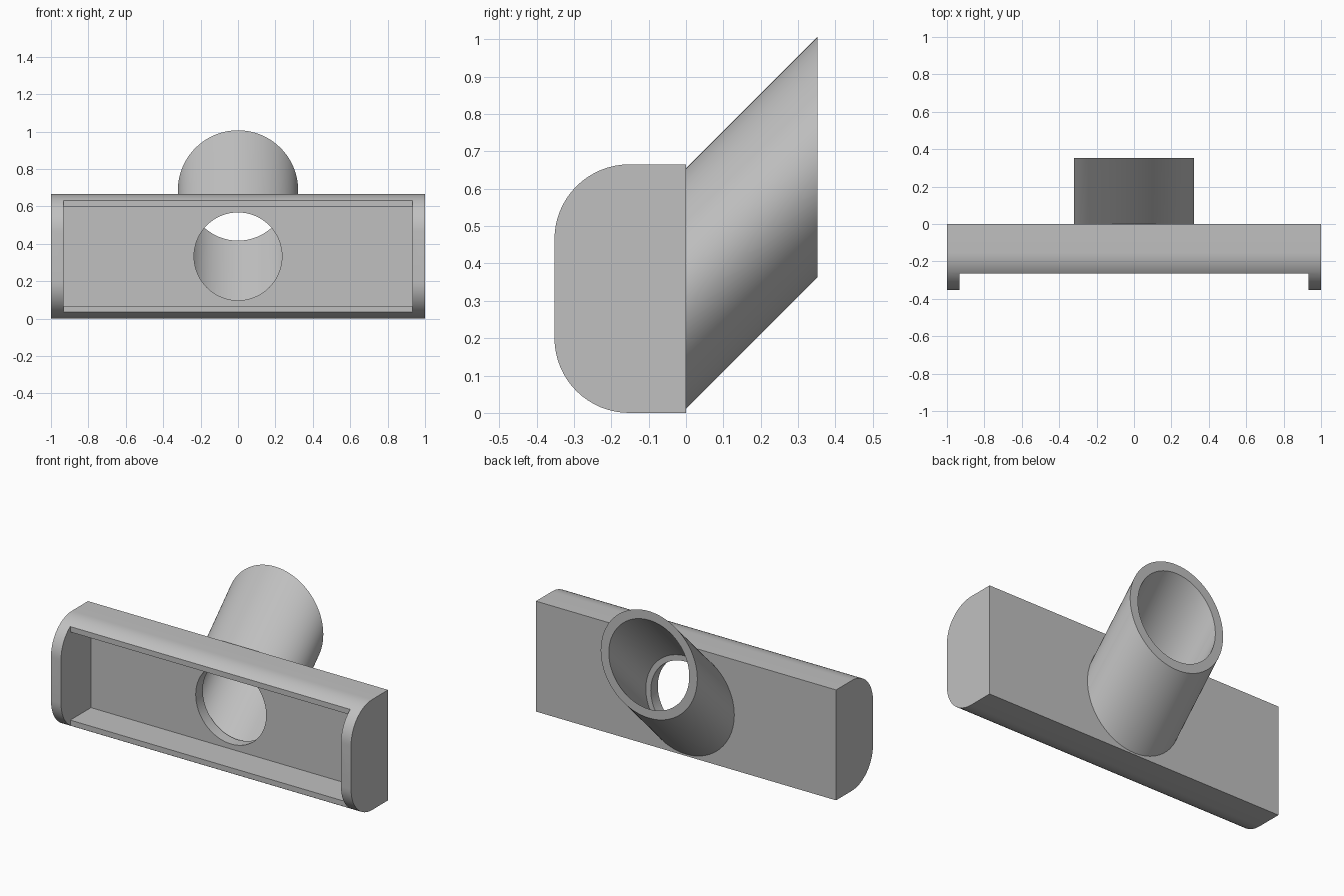
import bpy
import bmesh
from math import sin, cos, pi, radians

cube = bpy.data.objects.get("Cube")
if cube:
    bpy.data.objects.remove(cube, do_unlink=True)

HEIGHT, DEPTH, WALL = 0.665, 0.352, 0.067
CORNER = 0.2
MID = HEIGHT / 2
SEGMENTS = 72

grey = bpy.data.materials.new("light grey")
grey.use_nodes = True
colour = (0.53, 0.53, 0.53, 1)
grey.diffuse_color = colour
grey.node_tree.nodes["Principled BSDF"].inputs["Base Color"].default_value = colour


def make_object(name, bm):
    bmesh.ops.recalc_face_normals(bm, faces=bm.faces)
    mesh = bpy.data.meshes.new(name)
    bm.to_mesh(mesh)
    bm.free()
    mesh.materials.append(grey)
    obj = bpy.data.objects.new(name, mesh)
    bpy.context.collection.objects.link(obj)
    return obj


def prism(name, points, offset):
    """Extrude a closed outline along the offset vector."""
    bm = bmesh.new()
    face = bm.faces.new([bm.verts.new(p) for p in points])
    new = bmesh.ops.extrude_face_region(bm, geom=[face])["geom"]
    bmesh.ops.translate(bm, vec=offset,
                        verts=[v for v in new if isinstance(v, bmesh.types.BMVert)])
    return make_object(name, bm)


def box(name, x, y0, y1, z0, z1):
    outline = [(-x, y0, z0), (-x, y1, z0), (-x, y1, z1), (-x, y0, z1)]
    return prism(name, outline, (2 * x, 0, 0))


def circle(radius, y, z):
    angles = [2 * pi * i / SEGMENTS for i in range(SEGMENTS)]
    return [(radius * cos(a), y, z + radius * sin(a)) for a in angles]


def activate(obj):
    bpy.ops.object.select_all(action="DESELECT")
    obj.select_set(True)
    bpy.context.view_layer.objects.active = obj


def cut(target, cutter):
    cutter.hide_render = True
    mod = target.modifiers.new("cut", "BOOLEAN")
    mod.operation = "DIFFERENCE"
    mod.solver = "EXACT"
    mod.object = cutter
    activate(target)
    bpy.ops.object.modifier_apply(modifier=mod.name)
    bpy.data.objects.remove(cutter, do_unlink=True)


# Housing: flat back, two rounded front edges
outline = [(-1, 0, 0), (-1, 0, HEIGHT)]
for centre_z, start in ((HEIGHT - CORNER, pi / 2), (CORNER, pi)):
    for i in range(17):
        a = start + pi / 2 * i / 16
        outline.append((-1, CORNER - DEPTH + CORNER * cos(a), centre_z + CORNER * sin(a)))
housing = prism("housing", outline, (2, 0, 0))

# Recessed front between the end caps, deep cavity, round opening in the back wall
inner = 1 - WALL
cut(housing, box("front_cutter", inner, -1, -0.264, -1, 2))
cut(housing, box("cavity_cutter", inner, -1, -WALL, WALL, HEIGHT - WALL))
cut(housing, prism("hole_cutter", circle(0.235, -0.2, MID), (0, 0.4, 0)))

# Slanted spout: circular rings sheared upwards at 45 degrees
bm = bmesh.new()
rings = []
for radius, y in ((0.322, 0), (0.322, DEPTH), (0.268, DEPTH), (0.268, 0)):
    rings.append([bm.verts.new(p) for p in circle(radius, y, MID + y)])
for k in range(4):
    a, b = rings[k], rings[(k + 1) % 4]
    for i in range(SEGMENTS):
        j = (i + 1) % SEGMENTS
        bm.faces.new((a[i], a[j], b[j], b[i]))
spout = make_object("spout", bm)

for obj in (housing, spout):
    activate(obj)
    bpy.ops.object.shade_smooth_by_angle(angle=radians(25))
